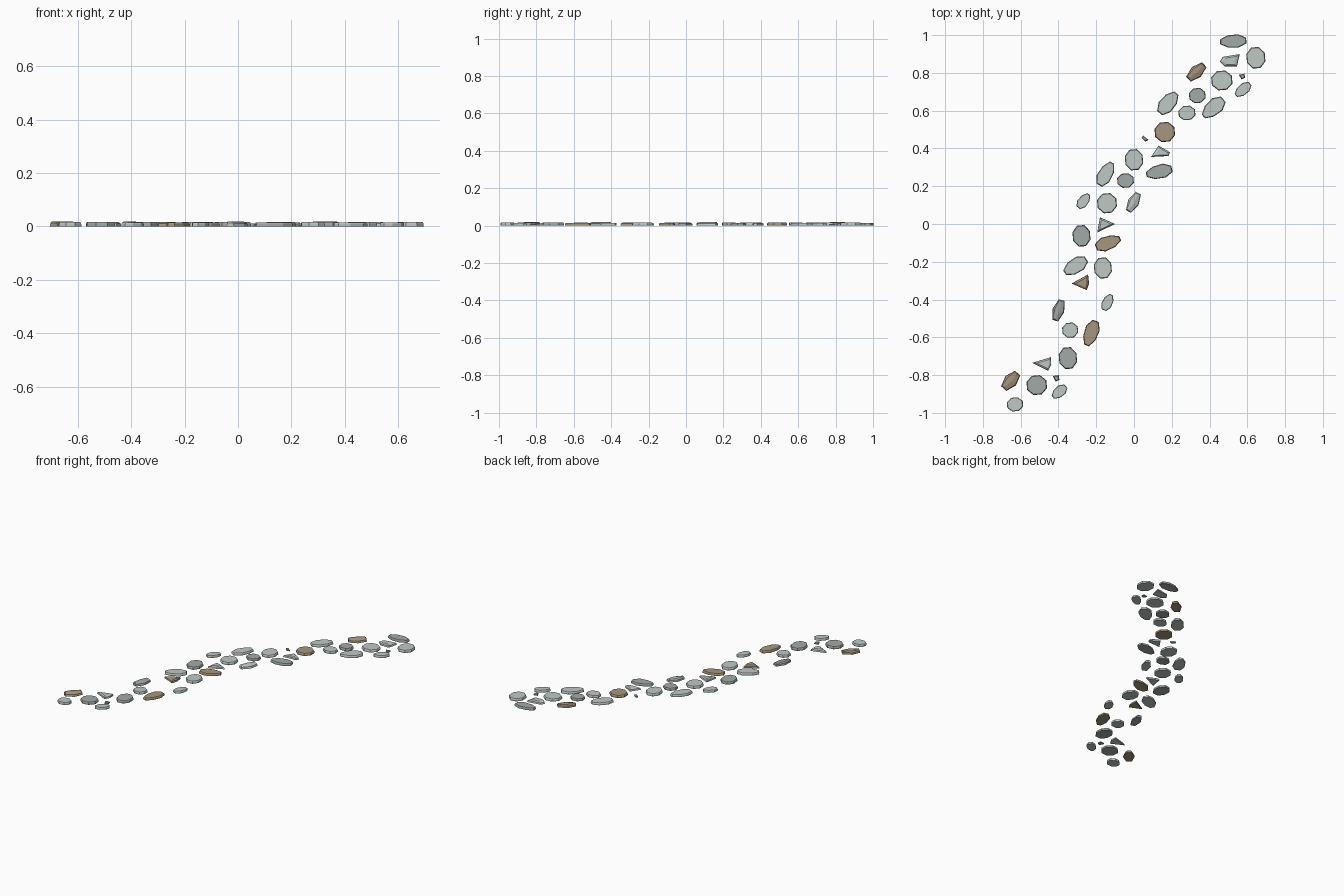
import bpy, bmesh, math
from mathutils import Vector

if "Cube" in bpy.data.objects:
    bpy.data.objects.remove(bpy.data.objects["Cube"])

# Stone colours
mats = {}
for key, name, rgb in (("L", "light_stone", (.52, .58, .55)),
                       ("D", "dark_stone", (.36, .40, .38)),
                       ("T", "tan_stone", (.38, .31, .21))):
    mats[key] = bpy.data.materials.new(name)
    mats[key].diffuse_color = (*rgb, 1)


def slab(name, base, top, height, colour):
    """Low-poly stone: flat bottom outline joined to a smaller top outline."""
    bm = bmesh.new()
    mid = [b.lerp(t, .15) for b, t in zip(base, top)]
    rings = [[bm.verts.new((p.x, p.y, z)) for p in ring]
             for ring, z in ((base, 0), (mid, height * .65), (top, height))]
    n = len(base)
    for lo, hi in zip(rings, rings[1:]):
        for i in range(n):
            j = (i + 1) % n
            bm.faces.new((lo[i], lo[j], hi[j], hi[i]))
    bm.faces.new(rings[0][::-1])
    bm.faces.new(rings[-1])
    bmesh.ops.recalc_face_normals(bm, faces=bm.faces)
    me = bpy.data.meshes.new(name)
    bm.to_mesh(me)
    bm.free()
    me.materials.append(mats[colour])
    bpy.context.collection.objects.link(bpy.data.objects.new(name, me))


def outline(x, y, a, b, deg, n=8, taper=0, sx=1, sy=1, shift=0):
    """Rotated oval polygon, narrower at one end when tapered."""
    r, pts = math.radians(deg), []
    for i in range(n):
        t = 2 * math.pi * (i + .5) / n
        u = a * 1.06 * sx * math.cos(t)
        v = b * 1.06 * sy * math.sin(t) * (1 - taper * math.cos(t)) + shift * b
        pts.append(Vector((x + u * math.cos(r) - v * math.sin(r),
                           y + u * math.sin(r) + v * math.cos(r))))
    return pts


# Round pebbles: x, y, half width, half depth
rounds = [
    ("L", .645, .88, .05, .057), ("L", .465, .76, .056, .052),
    ("D", .335, .68, .044, .04), ("L", .28, .588, .045, .038),
    ("T", .163, .487, .054, .053), ("L", 0, .34, .048, .056),
    ("D", -.045, .23, .044, .038), ("L", -.143, .11, .052, .053),
    ("D", -.278, -.063, .047, .057), ("L", -.165, -.233, .047, .056),
    ("L", -.338, -.562, .042, .04), ("D", -.35, -.71, .048, .058),
    ("D", -.515, -.853, .054, .052), ("L", -.63, -.955, .043, .037)]
for i, (c, x, y, a, b) in enumerate(rounds):
    slab(f"round_pebble_{i + 1}", outline(x, y, a, b, 5),
         outline(x, y, a, b, 5, sx=.92, sy=.92), .016, c)

# Long pebbles: x, y, half length, half width, angle, taper
longs = [
    ("D", .525, .968, .071, .034, 3, -.1), ("L", .18, .64, .07, .04, 50, .1),
    ("L", .42, .615, .071, .04, 41, -.2), ("L", .577, .712, .05, .028, 40, -.1),
    ("L", -.15, .265, .07, .037, 60, .15), ("D", .133, .277, .071, .036, 13, -.15),
    ("L", -.267, .122, .046, .027, 52, .15), ("T", -.137, -.1, .07, .036, 20, .2),
    ("L", -.31, -.222, .069, .039, 32, -.1), ("L", -.14, -.415, .046, .027, 64, .1),
    ("T", -.227, -.578, .071, .037, 70, -.15), ("L", -.395, -.888, .046, .028, 40, -.1)]
for i, (c, x, y, a, b, deg, tp) in enumerate(longs):
    slab(f"long_pebble_{i + 1}", outline(x, y, a, b, deg, taper=tp),
         outline(x, y, a, b, deg, taper=tp, sx=.93, sy=.9), .015, c)

# Ridged shards: the top facet leans to one side
ridged = [
    ("T", .33, .805, .062, .033, 42), ("L", -.003, .115, .06, .029, 62),
    ("D", -.4, -.457, .062, .03, 72), ("T", -.653, -.83, .06, .035, 48)]
for i, (c, x, y, a, b, deg) in enumerate(ridged):
    slab(f"ridged_shard_{i + 1}", outline(x, y, a, b, deg, n=6),
         outline(x, y, a, b, deg, n=6, sx=.88, sy=.4, shift=.25), .019, c)

# Pointed chips: corner outlines
chips = [
    ("L", ((.455, .86), (.48, .835), (.545, .835), (.56, .9), (.47, .885))),
    ("L", ((.09, .355), (.183, .36), (.19, .38), (.13, .415))),
    ("L", ((-.195, -.045), (-.1, 0), (-.18, .035))),
    ("T", ((-.33, -.315), (-.25, -.35), (-.238, -.315), (-.243, -.267))),
    ("L", ((-.54, -.735), (-.455, -.777), (-.438, -.745), (-.44, -.705))),
    ("D", ((.04, .455), (.06, .437), (.078, .445), (.048, .468))),
    ("D", ((.555, .79), (.57, .765), (.588, .775), (.585, .796))),
    ("D", ((-.43, -.805), (-.415, -.835), (-.395, -.825), (-.398, -.8)))]
for i, (c, pts) in enumerate(chips):
    base = [Vector(p) for p in pts]
    mid = sum(base, Vector((0, 0))) / len(base)
    slab(f"pointed_chip_{i + 1}", base, [p.lerp(mid, .35) for p in base],
         .017 if i < 5 else .01, c)

for m in bpy.data.materials:
    if m.users and not m.is_grease_pencil:
        m.use_nodes = True
        m.node_tree.nodes["Principled BSDF"].inputs["Base Color"].default_value = m.diffuse_color
